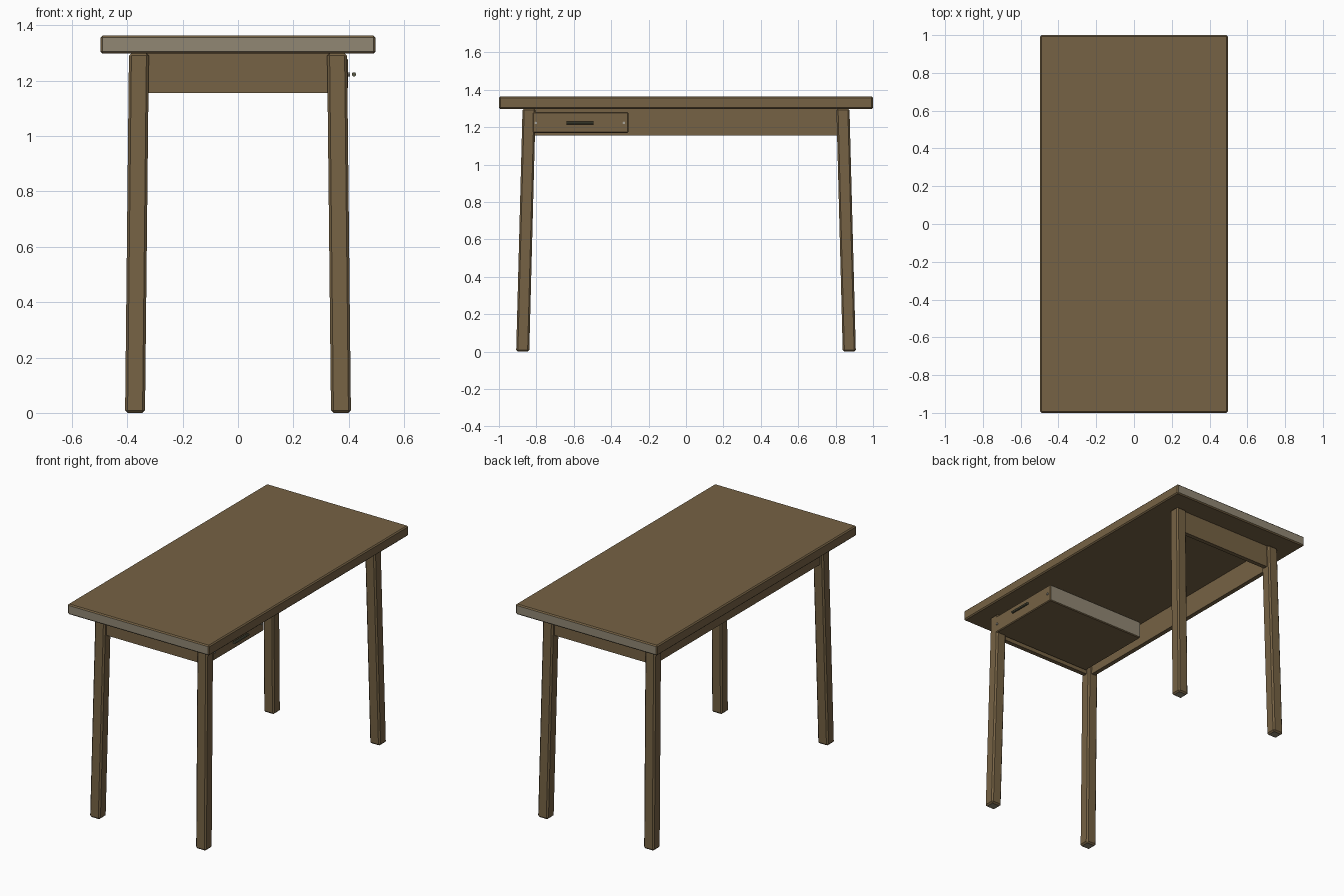
import bpy, bmesh, math
from mathutils import Vector

if "Cube" in bpy.data.objects:
    bpy.data.objects.remove(bpy.data.objects["Cube"])


def material(name, rgb):
    m = bpy.data.materials.new(name)
    m.diffuse_color = (*rgb, 1)
    m.use_nodes = True
    m.node_tree.nodes["Principled BSDF"].inputs["Base Color"].default_value = m.diffuse_color
    return m


WOOD = material("brown wood", (0.180, 0.122, 0.058))
GRAIN = material("grey end grain", (0.285, 0.245, 0.175))
METAL = material("dark metal", (0.10, 0.10, 0.06))
PIN = material("pale pin", (0.40, 0.38, 0.33))


def finish(name, bm, mats):
    bmesh.ops.recalc_face_normals(bm, faces=bm.faces)
    mesh = bpy.data.meshes.new(name)
    bm.to_mesh(mesh)
    bm.free()
    for m in mats:
        mesh.materials.append(m)
    ob = bpy.data.objects.new(name, mesh)
    bpy.context.collection.objects.link(ob)
    return ob


def box(name, lo, hi, bevel=0.0, grain_axis=None, splay=(0, 0)):
    """Chamfered board; faces across grain_axis get the end-grain colour."""
    bm = bmesh.new()
    bmesh.ops.create_cube(bm, size=1)
    lo, hi = Vector(lo), Vector(hi)
    for v in bm.verts:
        v.co = Vector(lo[i] + (v.co[i] + 0.5) * (hi[i] - lo[i]) for i in range(3))
    if bevel:
        bmesh.ops.bevel(bm, geom=bm.edges[:], offset=bevel, segments=1,
                        affect='EDGES', clamp_overlap=True)
    bm.normal_update()
    if grain_axis is not None:
        for f in bm.faces:
            f.material_index = int(abs(f.normal[grain_axis]) > 0.9)
    # Lean the part outwards towards the floor
    for v in bm.verts:
        t = (hi.z - v.co.z) / (hi.z - lo.z)
        v.co.x += splay[0] * t
        v.co.y += splay[1] * t
    return finish(name, bm, [WOOD, GRAIN])


def rod(name, axis, centre, radius, length, sides, mat):
    bm = bmesh.new()
    bmesh.ops.create_cone(bm, cap_ends=True, segments=sides, radius1=radius,
                          radius2=radius, depth=length)
    q = Vector((0, 0, 1)).rotation_difference(Vector(axis))
    for v in bm.verts:
        v.co = q @ v.co + Vector(centre)
    return finish(name, bm, [mat])


# Table top
box("table_top", (-0.497, -1, 1.298), (0.497, 1, 1.363), 0.007, 1)

# Four splayed legs
for sx, side in ((-1, "left"), (1, "right")):
    for sy, end in ((-1, "front"), (1, "back")):
        cx, cy = sx * 0.358, sy * 0.839
        box(f"{end}_{side}_leg", (cx - 0.036, cy - 0.035, 0), (cx + 0.036, cy + 0.035, 1.30),
            0.009, 2, (sx * 0.014, sy * 0.034))

# Aprons: both ends and the left side (the right side is open for the drawer)
for sy, end in ((-1, "front"), (1, "back")):
    y = sy * 0.842
    box(f"{end}_apron", (-0.33, y - 0.014, 1.155), (0.33, y + 0.014, 1.30))
box("left_apron", (-0.374, -0.81, 1.155), (-0.346, 0.81, 1.30))

# Drawer with bar handle and two pins
box("drawer", (-0.31, -0.82, 1.17), (0.398, -0.308, 1.28), 0.005, 1)
rod("drawer_handle", (0, 1, 0), (0.419, -0.567, 1.223), 0.008, 0.145, 8, METAL)
for i, y in enumerate((-0.803, -0.332)):
    rod(f"drawer_pin_{i + 1}", (1, 0, 0), (0.398, y, 1.223), 0.007, 0.012, 8, PIN)
